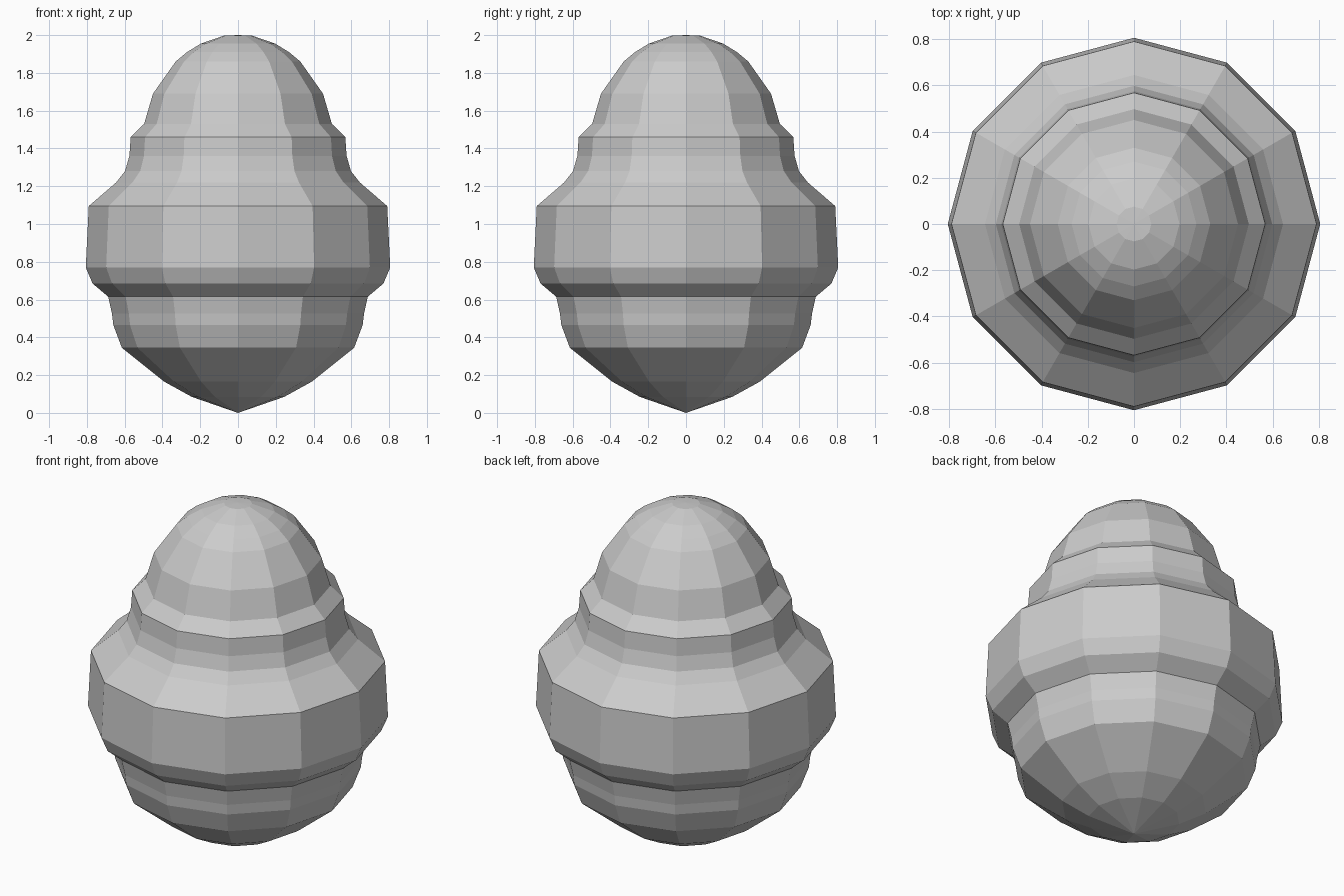
import bpy, bmesh, math

if "Cube" in bpy.data.objects:
    bpy.data.objects.remove(bpy.data.objects["Cube"])

SIDES = 12
# (radius, height) profile from bottom tip to the crown
PROFILE = [(0.245, 0.085), (0.39, 0.165), (0.615, 0.345), (0.66, 0.465),
           (0.667, 0.525), (0.687, 0.615), (0.77, 0.685), (0.806, 0.77),
           (0.79, 1.095), (0.645, 1.22), (0.598, 1.28), (0.575, 1.36),
           (0.568, 1.46), (0.497, 1.53), (0.45, 1.69), (0.33, 1.86),
           (0.27, 1.91), (0.197, 1.955), (0.075, 1.997)]

bm = bmesh.new()

# rings of the lathed body
rings = []
for r, z in PROFILE:
    rings.append([bm.verts.new((r * math.cos(math.tau * i / SIDES),
                                r * math.sin(math.tau * i / SIDES), z))
                  for i in range(SIDES)])
bottom = bm.verts.new((0, 0, 0))
top = bm.verts.new((0, 0, 2))

# side bands and pointed end caps
for i in range(SIDES):
    j = (i + 1) % SIDES
    for a, b in zip(rings, rings[1:]):
        bm.faces.new((a[i], a[j], b[j], b[i]))
    bm.faces.new((bottom, rings[0][j], rings[0][i]))
    bm.faces.new((top, rings[-1][i], rings[-1][j]))

bmesh.ops.recalc_face_normals(bm, faces=bm.faces)
mesh = bpy.data.meshes.new("tiered_body")
bm.to_mesh(mesh)
bm.free()
body = bpy.data.objects.new("tiered_body", mesh)
bpy.context.collection.objects.link(body)
